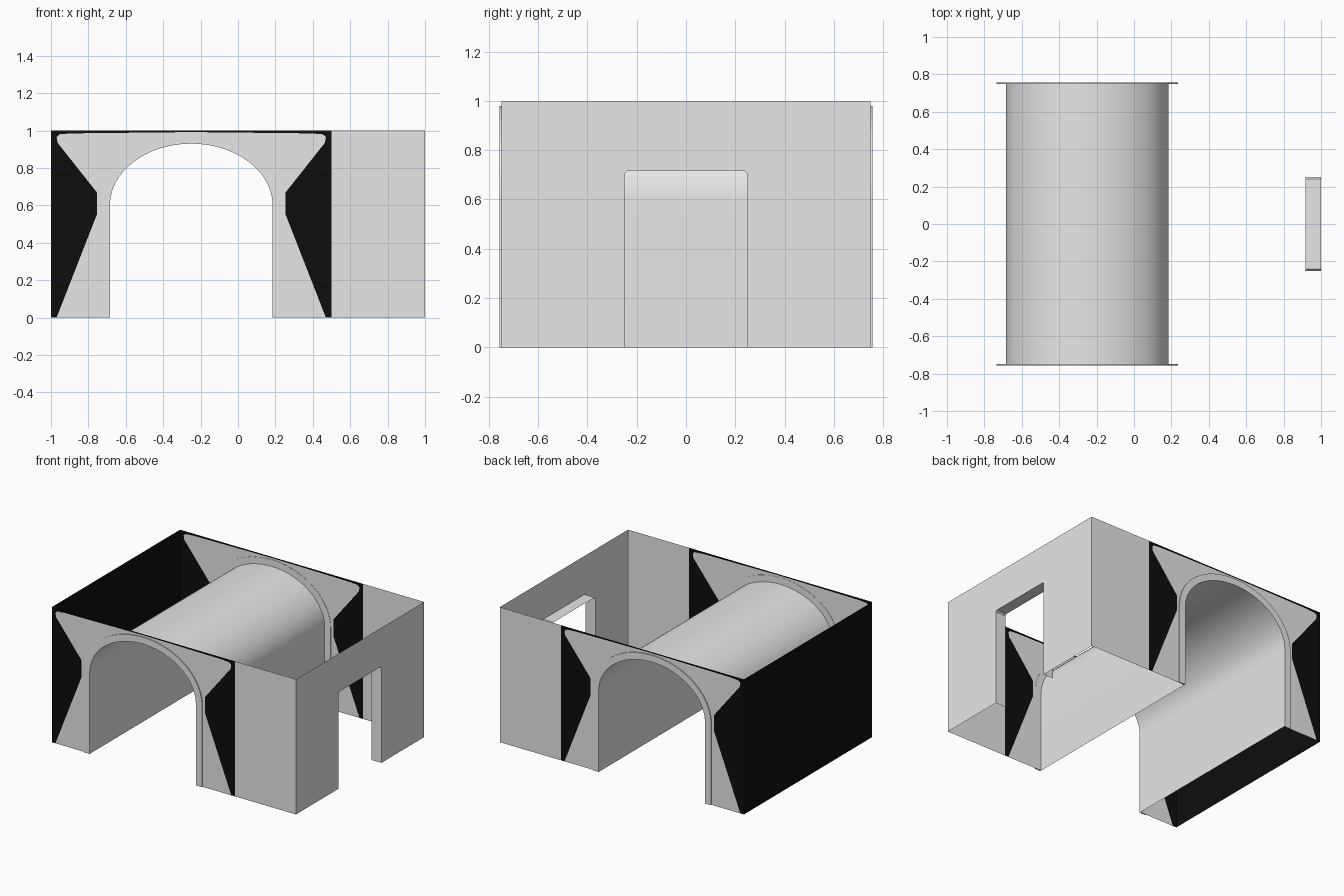
import bpy
import bmesh
from math import sin, cos, pi

cube = bpy.data.objects.get("Cube")
if cube:
    bpy.data.objects.remove(cube, do_unlink=True)


def material(name, value):
    mat = bpy.data.materials.new(name)
    mat.use_nodes = True
    colour = (value, value, value, 1)
    mat.diffuse_color = colour
    mat.node_tree.nodes["Principled BSDF"].inputs["Base Color"].default_value = colour
    return mat


GREY = material("light grey", 0.8)
BLACK = material("black", 0.004)

CENTRE = -0.25       # arch axis in x
DEPTH = 0.75         # half length in y
SPRING = 0.6         # height where the arch starts to curve


def build(name, faces, smooth=False):
    """Make an object from (material index, corner points) pairs."""
    bm = bmesh.new()
    for index, points in faces:
        face = bm.faces.new([bm.verts.new(p) for p in points])
        face.material_index = index
    bmesh.ops.remove_doubles(bm, verts=bm.verts, dist=0.0005)
    bmesh.ops.recalc_face_normals(bm, faces=bm.faces)
    mesh = bpy.data.meshes.new(name)
    bm.to_mesh(mesh)
    bm.free()
    mesh.materials.append(GREY)
    mesh.materials.append(BLACK)
    obj = bpy.data.objects.new(name, mesh)
    bpy.context.collection.objects.link(obj)
    if smooth:
        bpy.ops.object.select_all(action="DESELECT")
        obj.select_set(True)
        bpy.context.view_layer.objects.active = obj
        bpy.ops.object.shade_smooth_by_angle(angle=pi / 6)
    return obj


def half_arch(width, top, steps=20):
    """Half arch from the crown down to the ground, as (offset, height)."""
    curve = [(width * sin(pi / 2 * i / steps),
              SPRING + (top - SPRING) * cos(pi / 2 * i / steps))
             for i in range(steps + 1)]
    return curve + [(width, 0)]


def full_arch(width, top):
    half = half_arch(width, top)
    return ([(CENTRE - x, z) for x, z in reversed(half)]
            + [(CENTRE + x, z) for x, z in half[1:]])


def sweep(path_a, path_b):
    """Quads joining two matching paths."""
    return [(0, [path_a[i], path_a[i + 1], path_b[i + 1], path_b[i]])
            for i in range(len(path_a) - 1)]


def at_y(path, y):
    return [(x, y, z) for x, z in path]


# Edge between the grey area round the arch and the black border
border = [(0.72, 0), (0.505, 0.55), (0.505, 0.67), (0.715, 0.935),
          (0.72, 0.965), (0.705, 0.98), (0.64, 0.985), (0, 0.992)]
grey_half = border + half_arch(0.46, 0.955)
black_half = border + [(0, 1), (0.75, 1), (0.75, 0)]
inner = full_arch(0.435, 0.93)
outer = full_arch(0.485, 0.98)

# End walls with arch openings, and the raised rims round them
for end, side in (("front", -1), ("back", 1)):
    y = side * DEPTH
    faces = [(0, [(0.5, y, 0), (1, y, 0), (1, y, 1), (0.5, y, 1)])]
    for mirror in (-1, 1):
        for index, shape in ((0, grey_half), (1, black_half)):
            faces.append((index, [(CENTRE + mirror * x, y, z) for x, z in shape]))
    build(end + "_wall", faces)

    near, far = side * 0.757, side * 0.748
    loops = [at_y(inner, near), at_y(outer, near), at_y(outer, far), at_y(inner, far)]
    rim = []
    for i in range(4):
        rim += sweep(loops[i], loops[(i + 1) % 4])
    for tip in (0, -1):
        rim.append((0, [loop[tip] for loop in loops]))
    build(end + "_arch_rim", rim, smooth=True)

# Vaulted passage between the arches
build("tunnel", sweep(at_y(inner, -0.748), at_y(inner, 0.748)), smooth=True)

# Plain black side wall
build("right_wall", [(1, [(-1, -DEPTH, 0), (-1, DEPTH, 0),
                          (-1, DEPTH, 1), (-1, -DEPTH, 1)])])

# Side wall with a doorway, and the door lining
door = [(-0.25, 0), (-0.25, 0.705), (-0.24, 0.715),
        (0.24, 0.715), (0.25, 0.705), (0.25, 0)]
outline = [(DEPTH, 0), (DEPTH, 1), (-DEPTH, 1), (-DEPTH, 0)]
build("left_wall", [(0, [(1, y, z) for y, z in door + outline])])
build("door_lining", sweep([(1, y, z) for y, z in door],
                           [(0.917, y, z) for y, z in door]))
